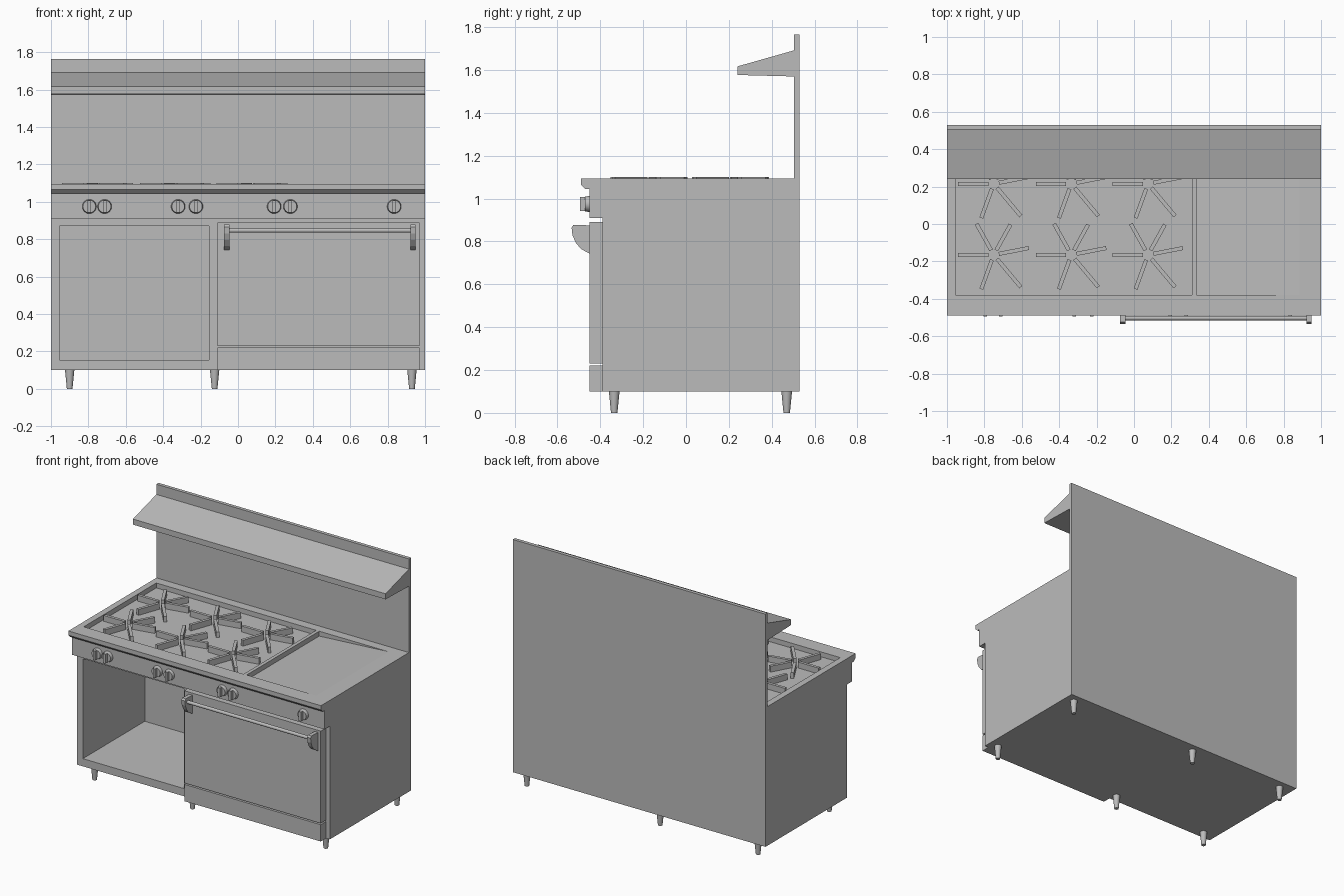
import bpy, bmesh
from math import radians
from mathutils import Matrix, Vector

if "Cube" in bpy.data.objects:
    bpy.data.objects.remove(bpy.data.objects["Cube"])

GREY = (0.5, 0.5, 0.5, 1)
steel = bpy.data.materials.new("steel_grey")
steel.use_nodes = True
steel.diffuse_color = GREY
steel.node_tree.nodes["Principled BSDF"].inputs["Base Color"].default_value = GREY


def finish(name, bm):
    bmesh.ops.recalc_face_normals(bm, faces=bm.faces)
    mesh = bpy.data.meshes.new(name)
    bm.to_mesh(mesh)
    bm.free()
    mesh.materials.append(steel)
    ob = bpy.data.objects.new(name, mesh)
    bpy.context.collection.objects.link(ob)
    return ob


def loft(name, ring_a, ring_b):
    """Closed solid between two matching outlines."""
    bm = bmesh.new()
    a = [bm.verts.new(p) for p in ring_a]
    b = [bm.verts.new(p) for p in ring_b]
    bm.faces.new(a)
    bm.faces.new(b[::-1])
    for i in range(len(a)):
        j = (i + 1) % len(a)
        bm.faces.new((a[j], a[i], b[i], b[j]))
    return finish(name, bm)


def prism(name, profile, x0, x1):
    """Extrude a (y, z) profile along x."""
    return loft(name, [(x0, y, z) for y, z in profile], [(x1, y, z) for y, z in profile])


def box(name, x0, x1, y0, y1, z0, z1):
    return prism(name, [(y0, z0), (y1, z0), (y1, z1), (y0, z1)], x0, x1)


def cone(name, start, end, r0, r1, sides=24):
    start, end = Vector(start), Vector(end)
    axis = end - start
    bm = bmesh.new()
    bmesh.ops.create_cone(bm, cap_ends=True, segments=sides, radius1=r0, radius2=r1, depth=axis.length)
    turn = axis.to_track_quat("Z", "Y").to_matrix().to_4x4()
    bm.transform(Matrix.Translation((start + end) / 2) @ turn)
    ob = finish(name, bm)
    smooth(ob)
    return ob


def smooth(ob):
    bpy.ops.object.select_all(action="DESELECT")
    ob.select_set(True)
    bpy.context.view_layer.objects.active = ob
    bpy.ops.object.shade_smooth_by_angle(angle=radians(35))


def cut(target, cutter):
    cutter.hide_render = True
    mod = target.modifiers.new("cut", "BOOLEAN")
    mod.operation = "DIFFERENCE"
    mod.solver = "EXACT"
    mod.object = cutter
    bpy.context.view_layer.objects.active = target
    bpy.ops.object.modifier_apply(modifier=mod.name)
    bpy.data.objects.remove(cutter)


TOP, FLOOR = 1.095, 1.06

# Body with control panel and front lip
body = prism("body", [(0.505, 0.10), (-0.39, 0.10), (-0.39, 0.91), (-0.45, 0.91), (-0.45, 1.045),
                      (-0.47, 1.045), (-0.49, 1.065), (-0.49, TOP), (0.505, TOP)], -1, 1)

# Open storage cabinet, burner well and sloping griddle
cut(body, box("cabinet_cutter", -0.955, -0.155, -0.6, 0.31, 0.155, 0.87))
cut(body, box("well_cutter", -0.955, 0.31, -0.38, 0.44, FLOOR, 1.2))
cut(body, loft("griddle_cutter",
               [(0.335, -0.38, FLOOR), (0.9, -0.38, TOP + 0.001), (0.9, -0.38, 1.2), (0.335, -0.38, 1.2)],
               [(0.335, 0.44, FLOOR), (0.9, 0.44, TOP + 0.001), (0.9, 0.44, 1.2), (0.335, 0.44, 1.2)]))

# Back panel and high shelf
box("back_panel", -1, 1, 0.505, 0.53, 0.10, 1.765)
prism("high_shelf", [(0.505, 1.57), (0.24, 1.577), (0.24, 1.617), (0.505, 1.692)], -1, 1)

# Oven door and kick panel
box("oven_door", -0.11, 0.97, -0.45, -0.39, 0.23, 0.89)
box("kick_panel", -0.11, 0.97, -0.45, -0.39, 0.10, 0.22)

# Door handle
bracket = [(-0.45, 0.875), (-0.525, 0.878), (-0.534, 0.865), (-0.53, 0.83), (-0.515, 0.795),
           (-0.49, 0.765), (-0.45, 0.743)]
for side, x in (("right", -0.06), ("left", 0.935)):
    prism(side + "_handle_bracket", bracket, x - 0.014, x + 0.014)
cone("handle_bar", (-0.06, -0.503, 0.847), (0.935, -0.503, 0.847), 0.012, 0.012, 16)

# Control knobs with raised grips
for i, x in enumerate((-0.795, -0.713, -0.32, -0.225, 0.193, 0.28, 0.835)):
    cone(f"knob_{i}", (x, -0.449, 0.975), (x, -0.472, 0.975), 0.038, 0.034)
    box(f"knob_grip_{i}", x - 0.009, x + 0.009, -0.494, -0.47, 0.942, 1.008)

# Burner grates: six bars around each burner
bars = ((180, 0.19), (119, 0.19), (61, 0.185), (11, 0.19), (-50, 0.225), (-110, 0.195))
for row, y in (("front", -0.165), ("rear", 0.215)):
    for col, x in enumerate((-0.75, -0.335, 0.075)):
        bm = bmesh.new()
        for angle, reach in bars:
            made = bmesh.ops.create_cube(bm, size=1)["verts"]
            place = (Matrix.Translation((x, y, 0)) @ Matrix.Rotation(radians(angle), 4, "Z")
                     @ Matrix.Translation(((reach + 0.028) / 2, 0, (FLOOR + 1.102) / 2))
                     @ Matrix.Diagonal((reach - 0.028, 0.021, 1.102 - FLOOR, 1)))
            bmesh.ops.transform(bm, matrix=place, verts=made)
        finish(f"{row}_grate_{col}", bm)

# Tapered legs
for row, y in (("front", -0.335), ("rear", 0.47)):
    for col, x in (("right", -0.9), ("middle", -0.125), ("left", 0.93)):
        cone(f"{row}_{col}_leg", (x, y, 0), (x, y, 0.101), 0.015, 0.025, 20)
